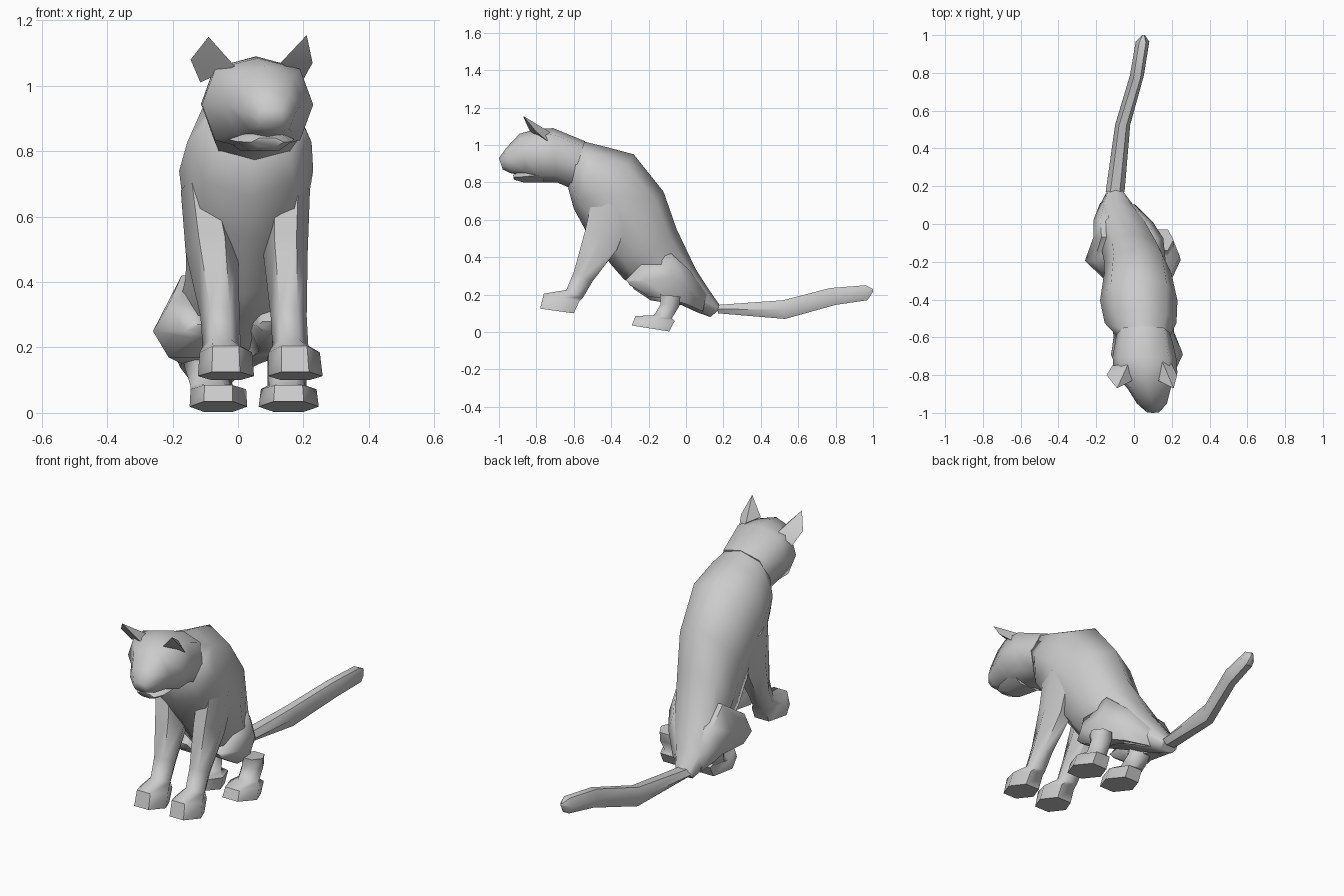
import bpy, bmesh, math
from mathutils import Vector


def finish(name, bm, angle):
    bmesh.ops.recalc_face_normals(bm, faces=bm.faces[:])
    mesh = bpy.data.meshes.new(name)
    bm.to_mesh(mesh)
    bm.free()
    ob = bpy.data.objects.new(name, mesh)
    bpy.context.collection.objects.link(ob)
    bpy.ops.object.select_all(action='DESELECT')
    ob.select_set(True)
    bpy.context.view_layer.objects.active = ob
    bpy.ops.object.shade_smooth_by_angle(angle=math.radians(angle))
    return ob


def loft(name, rings, sides=8, power=1.0, angle=63):
    """Each ring: (top y, top z, bottom y, bottom z, centre x, half width).
    A power under 1 makes the section boxier."""
    def bulge(v):
        return math.copysign(abs(v) ** power, v) if abs(v) > 1e-6 else 0.0
    bm = bmesh.new()
    angs = [2 * math.pi * i / sides for i in range(sides)]
    smax = max(bulge(math.sin(a)) for a in angs)
    loops = []
    for ty, tz, by, bz, x, w in rings:
        c = Vector((x, (ty + by) / 2, (tz + bz) / 2))
        d = Vector((0, (ty - by) / 2, (tz - bz) / 2)) / smax
        loops.append([bm.verts.new(c + Vector((w * bulge(math.cos(a)), 0, 0))
                                   + d * bulge(math.sin(a))) for a in angs])
    for r0, r1 in zip(loops, loops[1:]):
        for i in range(sides):
            j = (i + 1) % sides
            bm.faces.new((r0[i], r0[j], r1[j], r1[i]))
    bm.faces.new(loops[0])
    bm.faces.new(loops[-1])
    return finish(name, bm, angle)


def placed(profile, xs):
    return [p + x for p, x in zip(profile, xs)]


# torso from neck to rump
loft("torso", [
    (-0.55, 1.02, -0.63, 0.77, 0.05, 0.143),
    (-0.45, 0.995, -0.60, 0.66, 0.035, 0.19),
    (-0.28, 0.95, -0.53, 0.53, 0.025, 0.205),
    (-0.12, 0.75, -0.40, 0.36, 0.02, 0.178),
    (-0.05, 0.55, -0.33, 0.28, 0.00, 0.16),
    (0.05, 0.34, -0.08, 0.17, -0.055, 0.14),
    (0.12, 0.23, 0.06, 0.105, -0.09, 0.095),
    (0.19, 0.13, 0.13, 0.08, -0.10, 0.05)], power=0.95)

# head, turned slightly, with muzzle
loft("head", [
    (-0.54, 1.02, -0.62, 0.77, 0.05, 0.142),
    (-0.71, 1.09, -0.69, 0.80, 0.055, 0.168),
    (-0.80, 1.085, -0.78, 0.80, 0.06, 0.17),
    (-0.89, 1.06, -0.85, 0.83, 0.08, 0.115),
    (-0.96, 0.985, -0.94, 0.85, 0.095, 0.08),
    (-1.00, 0.93, -0.98, 0.87, 0.10, 0.04)], power=0.78)
loft("lower_jaw", [
    (-0.76, 0.88, -0.76, 0.80, 0.065, 0.11),
    (-0.88, 0.86, -0.87, 0.80, 0.08, 0.085),
    (-0.925, 0.84, -0.92, 0.815, 0.09, 0.05)], 6)

# ears
ears = {
    "left_ear": [(-0.115, -0.75, 1.01), (-0.01, -0.83, 1.06), (-0.03, -0.74, 1.06),
                 (-0.145, -0.80, 1.08), (-0.09, -0.87, 1.15)],
    "right_ear": [(0.13, -0.83, 1.07), (0.20, -0.74, 1.02), (0.15, -0.73, 1.07),
                  (0.228, -0.80, 1.07), (0.21, -0.87, 1.155)]}
for name, pts in ears.items():
    bm = bmesh.new()
    for p in pts:
        bm.verts.new(p)
    bmesh.ops.convex_hull(bm, input=bm.verts[:])
    finish(name, bm, 25)

# front legs with paws: shared side profile, own x offsets
front = [(-0.50, 0.72, -0.29, 0.64), (-0.54, 0.54, -0.37, 0.44),
         (-0.60, 0.32, -0.50, 0.27), (-0.64, 0.225, -0.55, 0.185),
         (-0.76, 0.205, -0.57, 0.165), (-0.78, 0.125, -0.60, 0.10)]
loft("left_front_leg", placed(front, [
    (-0.11, 0.065), (-0.08, 0.08), (-0.055, 0.06), (-0.05, 0.058),
    (-0.037, 0.08), (-0.037, 0.086)]), 6)
loft("right_front_leg", placed(front, [
    (0.15, 0.07), (0.145, 0.068), (0.155, 0.055), (0.16, 0.055),
    (0.172, 0.078), (0.175, 0.084)]), 6)

# hind feet: shank and paw
hind = [(-0.14, 0.20, -0.03, 0.19), (-0.135, 0.15, -0.035, 0.14),
        (-0.17, 0.09, -0.075, 0.075), (-0.27, 0.085, -0.06, 0.06),
        (-0.29, 0.035, -0.09, 0.003)]
loft("left_hind_foot", placed(hind, [
    (-0.11, 0.065), (-0.10, 0.065), (-0.08, 0.065), (-0.06, 0.085),
    (-0.06, 0.088)]), 6)
loft("right_hind_foot", placed(hind, [
    (0.15, 0.06), (0.15, 0.06), (0.15, 0.06), (0.155, 0.085),
    (0.155, 0.092)]), 6)

# thighs, tapering back into the rump
loft("left_thigh", [
    (0.12, 0.20, 0.10, 0.11, -0.13, 0.05),
    (0.03, 0.33, 0.01, 0.14, -0.14, 0.075),
    (-0.07, 0.42, -0.07, 0.15, -0.13, 0.085),
    (-0.20, 0.33, -0.19, 0.17, -0.165, 0.095),
    (-0.30, 0.27, -0.28, 0.23, -0.12, 0.04)], 6)
loft("right_thigh", [
    (0.11, 0.20, 0.09, 0.11, -0.04, 0.05),
    (0.02, 0.33, 0.0, 0.15, 0.03, 0.07),
    (-0.08, 0.42, -0.07, 0.17, 0.08, 0.075),
    (-0.24, 0.36, -0.20, 0.19, 0.10, 0.07),
    (-0.32, 0.28, -0.30, 0.25, 0.09, 0.03)], 6)

# tail
loft("tail", [
    (0.17, 0.145, 0.17, 0.10, -0.10, 0.05),
    (0.52, 0.17, 0.53, 0.07, -0.06, 0.04),
    (0.77, 0.235, 0.80, 0.145, 0.015, 0.037),
    (0.96, 0.25, 0.97, 0.17, 0.045, 0.036),
    (1.00, 0.23, 1.00, 0.215, 0.05, 0.008)], 6, angle=45)
